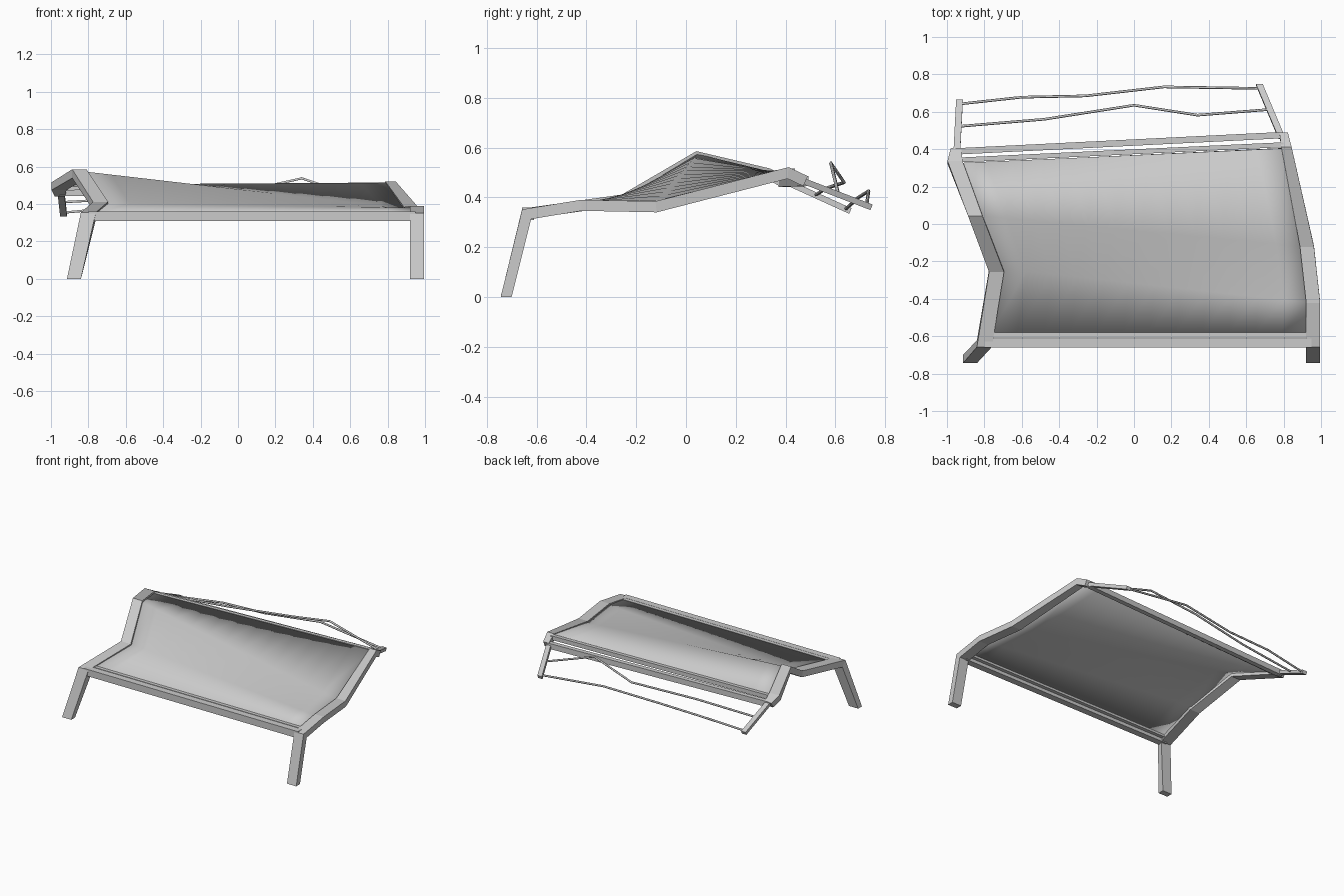
import bpy, bmesh
from mathutils import Vector

if "Cube" in bpy.data.objects:
    bpy.data.objects.remove(bpy.data.objects["Cube"])

X, Y, Z = Vector((1, 0, 0)), Vector((0, 1, 0)), Vector((0, 0, 1))


def finish(name, bm):
    bmesh.ops.recalc_face_normals(bm, faces=bm.faces)
    me = bpy.data.meshes.new(name)
    bm.to_mesh(me)
    bm.free()
    ob = bpy.data.objects.new(name, me)
    bpy.context.collection.objects.link(ob)
    return ob


def flat_bar(name, pts, widths, thick, side=X, start_dir=None):
    """Sweep a mitred rectangle along a path; width runs along 'side'."""
    pts = [Vector(p) for p in pts]
    bm = bmesh.new()
    rings = []
    for i, p in enumerate(pts):
        a = (p - pts[i - 1]).normalized() if i else None
        b = (pts[i + 1] - p).normalized() if i < len(pts) - 1 else None
        na = side.cross(a).normalized() if a else side.cross(b).normalized()
        nb = side.cross(b).normalized() if b else na
        n = (na + nb).normalized()
        n *= thick / 2 / max(n.dot(nb), 0.5)
        if i == 0 and start_dir:
            n = side.cross(start_dir).normalized() * thick / 2
        w = side * widths[i] / 2
        rings.append([bm.verts.new(p + s) for s in (w + n, n - w, -w - n, w - n)])
    for r, q in zip(rings, rings[1:]):
        for k in range(4):
            j = (k + 1) % 4
            bm.faces.new((r[k], r[j], q[j], q[k]))
    bm.faces.new(rings[0])
    bm.faces.new(rings[-1])
    return finish(name, bm)


def rod(name, pts):
    """Thin bent rod."""
    cu = bpy.data.curves.new(name, 'CURVE')
    cu.dimensions = '3D'
    cu.bevel_depth = 0.007
    cu.bevel_resolution = 1
    cu.use_fill_caps = True
    sp = cu.splines.new('POLY')
    sp.points.add(len(pts) - 1)
    for v, p in zip(sp.points, pts):
        v.co = (*p, 1)
    bpy.context.collection.objects.link(bpy.data.objects.new(name, cu))


# Bent side rails, each running down into a front leg
flat_bar("left_rail_and_leg",
         [(-0.877, -0.722, 0), (-0.80, -0.64, 0.335), (-0.735, -0.25, 0.39),
          (-0.848, 0.045, 0.562), (-0.957, 0.33, 0.495), (-0.952, 0.395, 0.46)],
         [0.075, 0.08, 0.08, 0.077, 0.08, 0.055], 0.044, start_dir=Z)
flat_bar("right_rail_and_leg",
         [(0.958, -0.722, 0), (0.958, -0.64, 0.332), (0.958, -0.42, 0.368),
          (0.925, -0.12, 0.362), (0.815, 0.41, 0.498), (0.80, 0.48, 0.465)],
         [0.075, 0.075, 0.075, 0.075, 0.055, 0.045], 0.044, start_dir=Z)

# Cross bars at the front and back
flat_bar("front_cross_bar", [(-0.80, -0.635, 0.334), (0.95, -0.635, 0.334)],
         [0.048] * 2, 0.05, Y)
flat_bar("front_fabric_hem", [(-0.78, -0.594, 0.345), (0.94, -0.594, 0.345)],
         [0.026] * 2, 0.03, Y)
flat_bar("back_cross_bar", [(-0.955, 0.388, 0.462), (0.79, 0.475, 0.465)],
         [0.034] * 2, 0.04, Y)
flat_bar("back_fabric_hem", [(-0.94, 0.342, 0.488), (0.80, 0.424, 0.50)],
         [0.026] * 2, 0.03, Y)

# Stretched fabric, lofted between the two rails
left = [(-0.765, -0.582, 0.352), (-0.715, -0.235, 0.398),
        (-0.825, 0.045, 0.568), (-0.935, 0.325, 0.498)]
right = [(0.935, -0.582, 0.352), (0.935, -0.42, 0.374),
         (0.905, -0.12, 0.368), (0.80, 0.405, 0.508)]
bm = bmesh.new()
STEPS = 12
grid = [[bm.verts.new(Vector(a).lerp(Vector(b), i / STEPS)) for i in range(STEPS + 1)]
        for a, b in zip(left, right)]
for r, q in zip(grid, grid[1:]):
    for i in range(STEPS):
        bm.faces.new((r[i], r[i + 1], q[i + 1], q[i]))
fabric = finish("fabric_seat", bm)
for p in fabric.data.polygons:
    p.use_smooth = True
mod = fabric.modifiers.new("thickness", 'SOLIDIFY')
mod.thickness = 0.012
mod.offset = 0

# Narrow arms trailing down behind
flat_bar("left_back_arm", [(-0.947, 0.385, 0.47), (-0.933, 0.66, 0.345)], [0.036] * 2, 0.024)
flat_bar("right_back_arm", [(0.79, 0.46, 0.47), (0.67, 0.745, 0.36)], [0.036] * 2, 0.024)

# Bent rods strung between the arms
rod("upper_rod", [(-0.935, 0.522, 0.41), (-0.48, 0.56, 0.435), (0, 0.635, 0.46),
                  (0.34, 0.582, 0.537), (0.72, 0.612, 0.412)])
rod("lower_rod", [(-0.93, 0.642, 0.354), (-0.60, 0.678, 0.385), (-0.26, 0.685, 0.395),
                  (0.16, 0.733, 0.425), (0.68, 0.725, 0.367)])
